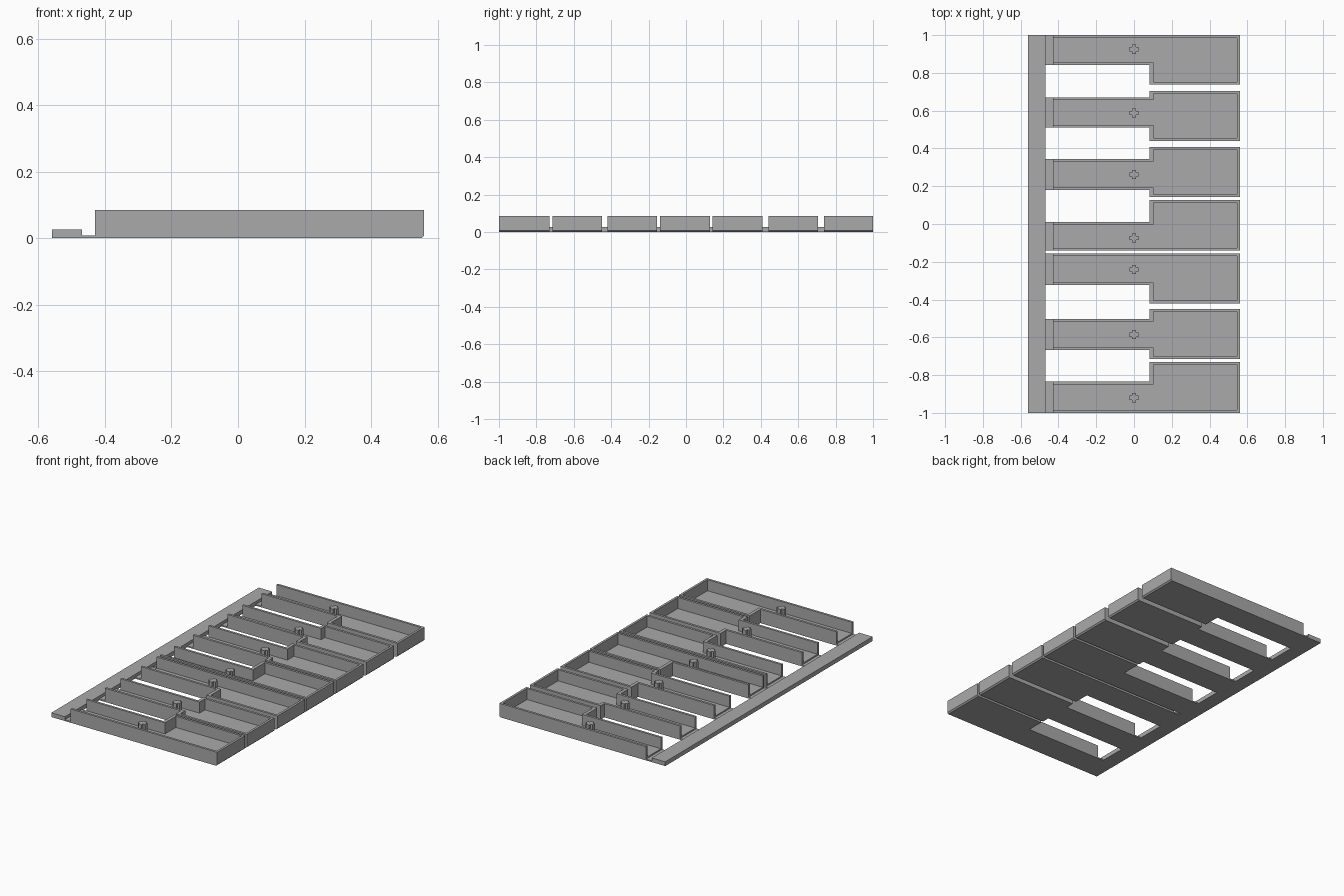
import bpy
import bmesh

cube = bpy.data.objects.get("Cube")
if cube:
    bpy.data.objects.remove(cube, do_unlink=True)

grey = bpy.data.materials.new("plain grey")
grey.use_nodes = True
colour = (0.4, 0.4, 0.4, 1)
grey.diffuse_color = colour
grey.node_tree.nodes["Principled BSDF"].inputs["Base Color"].default_value = colour

# Shared dimensions
BACK, RAIL, OPEN, STEP, TIP = -0.56, -0.469, -0.43, 0.082, 0.56
FLOOR, TONGUE, RAIL_TOP, TOP = 0.016, 0.008, 0.026, 0.084
WALL, STEP_WALL = 0.014, 0.02


def prism(bm, points, z0, z1):
    """Extrude a counter-clockwise outline from z0 to z1."""
    low = [bm.verts.new((x, y, z0)) for x, y in points]
    high = [bm.verts.new((x, y, z1)) for x, y in points]
    bm.faces.new(low[::-1])
    bm.faces.new(high)
    n = len(points)
    for i in range(n):
        j = (i + 1) % n
        bm.faces.new((low[i], low[j], high[j], high[i]))


def rect(x0, x1, y0, y1):
    return [(x0, y0), (x1, y0), (x1, y1), (x0, y1)]


def finish(bm, name):
    bmesh.ops.recalc_face_normals(bm, faces=bm.faces)
    mesh = bpy.data.meshes.new(name)
    bm.to_mesh(mesh)
    bm.free()
    mesh.materials.append(grey)
    obj = bpy.data.objects.new(name, mesh)
    bpy.context.collection.objects.link(obj)


def key_path(y0, y1, n0, n1, step, tip):
    """Open outline of a key: narrow neck, then wide head."""
    path = [(OPEN, n0)]
    if n0 > y0:
        path += [(step, n0), (step, y0)]
    path += [(tip, y0), (tip, y1)]
    if n1 < y1:
        path += [(step, y1), (step, n1)]
    return path + [(OPEN, n1)]


def tray(name, y0, y1, n0, n1):
    bm = bmesh.new()
    outer = key_path(y0, y1, n0, n1, STEP, TIP)
    inner = key_path(y0 + WALL, y1 - WALL, n0 + WALL, n1 - WALL,
                     STEP + STEP_WALL, TIP - WALL)
    # Floor with a small chamfer under the tip
    prism(bm, outer, 0, FLOOR)
    edges = [e for e in bm.edges
             if all(v.co.x > TIP - 0.001 and v.co.z < 0.001 for v in e.verts)]
    bmesh.ops.bevel(bm, geom=edges, offset=0.008, segments=1, affect='EDGES')
    # Rim wall, open toward the rail
    prism(bm, outer + inner[::-1], FLOOR, TOP)
    # Thin hinge strip to the rail
    prism(bm, rect(RAIL, OPEN, n0, n1), 0, TONGUE)
    finish(bm, name)


def peg(name, y):
    a, b = 0.011, 0.024
    quarter = [(b, -a), (b, a), (a, a)]
    points = []
    for _ in range(4):
        points += quarter
        quarter = [(-v, u) for u, v in quarter]
    bm = bmesh.new()
    prism(bm, [(u, v + y) for u, v in points], FLOOR, TOP)
    finish(bm, name)


# Rail joining all keys
bm = bmesh.new()
prism(bm, rect(BACK, RAIL, -1, 1), 0, RAIL_TOP)
finish(bm, "rail")

# Head edges, neck edges and peg position of each key
keys = [
    (-1, -0.731, -1, -0.835, -0.92),
    (-0.715, -0.45, -0.668, -0.503, -0.586),
    (-0.42, -0.156, -0.323, -0.156, -0.241),
    (-0.14, 0.127, -0.14, 0.011, -0.074),
    (0.143, 0.408, 0.18, 0.344, 0.262),
    (0.44, 0.705, 0.511, 0.67, 0.588),
    (0.739, 1, 0.842, 1, 0.925),
]
for i, (y0, y1, n0, n1, py) in enumerate(keys, 1):
    tray(f"key_tray_{i}", y0, y1, n0, n1)
    peg(f"cross_peg_{i}", py)
